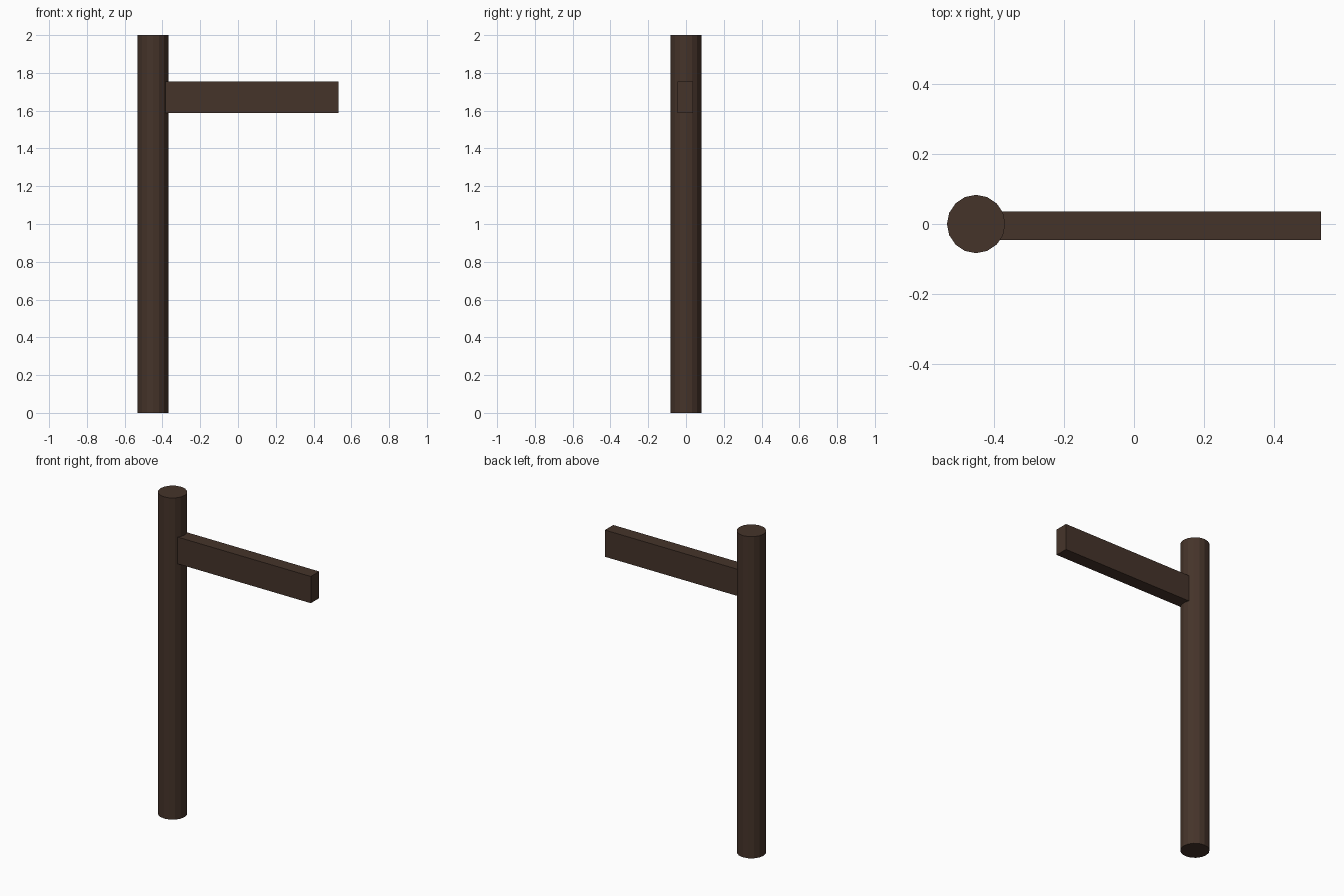
import bpy

if "Cube" in bpy.data.objects:
    bpy.data.objects.remove(bpy.data.objects["Cube"])

# Dark timber
wood = bpy.data.materials.new("dark_wood")
wood.diffuse_color = (0.06, 0.034, 0.023, 1.0)
wood.use_nodes = True
wood.node_tree.nodes["Principled BSDF"].inputs["Base Color"].default_value = wood.diffuse_color

POST_X, POST_R, HEIGHT = -0.45, 0.083, 2.0


def finish(name):
    obj = bpy.context.object
    obj.name = name
    obj.data.materials.append(wood)
    return obj


# Upright round post
bpy.ops.mesh.primitive_cylinder_add(vertices=16, radius=POST_R, depth=HEIGHT,
                                    location=(POST_X, 0, HEIGHT / 2))
finish("post")

# Horizontal arm, let into the post
x0, x1 = POST_X, 0.533
y0, y1 = -0.046, 0.036
z0, z1 = 1.588, 1.754
bpy.ops.mesh.primitive_cube_add(
    size=1, location=((x0 + x1) / 2, (y0 + y1) / 2, (z0 + z1) / 2))
arm = finish("arm")
arm.scale = (x1 - x0, y1 - y0, z1 - z0)
bpy.ops.object.transform_apply(location=False, rotation=False, scale=True)
